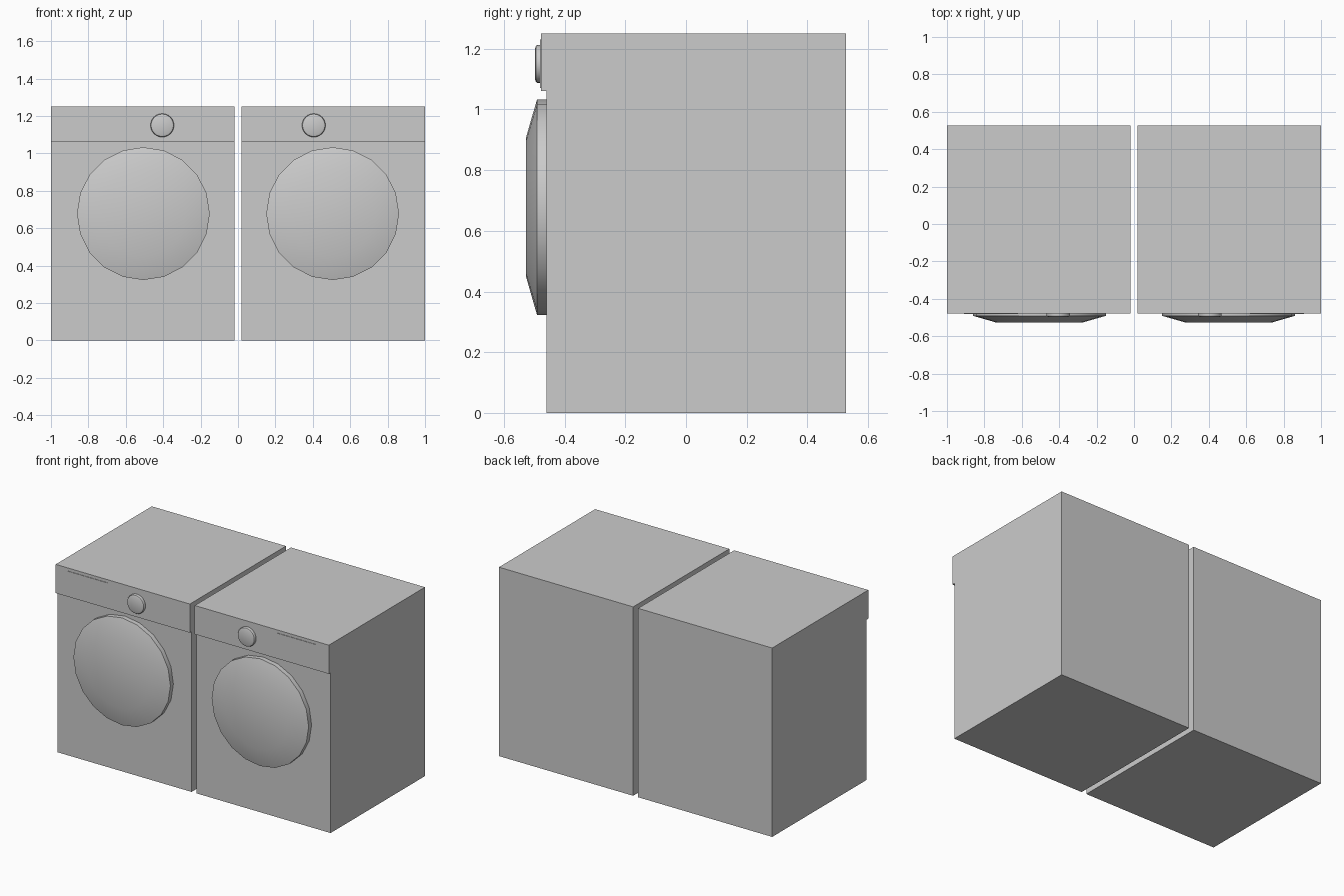
import bpy, bmesh, math

if "Cube" in bpy.data.objects:
    bpy.data.objects.remove(bpy.data.objects["Cube"])


def finish(name, bm, smooth=False):
    bmesh.ops.recalc_face_normals(bm, faces=bm.faces)
    mesh = bpy.data.meshes.new(name)
    bm.to_mesh(mesh)
    bm.free()
    obj = bpy.data.objects.new(name, mesh)
    bpy.context.collection.objects.link(obj)
    if smooth:
        bpy.ops.object.select_all(action='DESELECT')
        obj.select_set(True)
        bpy.context.view_layer.objects.active = obj
        bpy.ops.object.shade_smooth_by_angle(angle=math.radians(30))
    return obj


def prism(name, profile, x0, x1):
    """Extrude a (y, z) side profile from x0 to x1."""
    bm = bmesh.new()
    face = bm.faces.new([bm.verts.new((x0, y, z)) for y, z in profile])
    ext = bmesh.ops.extrude_face_region(bm, geom=[face])['geom']
    verts = [v for v in ext if isinstance(v, bmesh.types.BMVert)]
    bmesh.ops.translate(bm, verts=verts, vec=(x1 - x0, 0, 0))
    return finish(name, bm)


def disc(name, cx, cz, rings, sides):
    """Stack of (radius, y) rings facing the front, capped at both ends."""
    bm = bmesh.new()
    loops = []
    for r, y in rings:
        angles = [2 * math.pi * i / sides for i in range(sides)]
        loops.append([bm.verts.new((cx + r * math.cos(a), y, cz + r * math.sin(a)))
                      for a in angles])
    for a, b in zip(loops, loops[1:]):
        for i in range(sides):
            j = (i + 1) % sides
            bm.faces.new((a[i], a[j], b[j], b[i]))
    bm.faces.new(loops[0])
    bm.faces.new(loops[-1])
    return finish(name, bm, smooth=True)


# Cabinet side profile: the control panel overhangs the front slightly
BODY = [(0.527, 0), (0.527, 1.25), (-0.478, 1.25),
        (-0.478, 1.06), (-0.46, 1.06), (-0.46, 0)]
# Thin plate on the control panel
PLATE = [(-0.47, 1.07), (-0.47, 1.23), (-0.481, 1.23), (-0.481, 1.07)]

for s, side, plate in ((-1, "left", "detergent_drawer"), (1, "right", "display_panel")):
    prism(side + "_cabinet", BODY, s * 0.018, s * 1.0)
    prism(side + "_" + plate, PLATE, s * 0.62, s * 0.91)
    # Round door with a sloping rim and flat centre
    disc(side + "_door", s * 0.506, 0.678,
         [(0.355, -0.45), (0.355, -0.491), (0.23, -0.527)], 20)
    # Control knob with a bevelled edge
    disc(side + "_knob", s * 0.405, 1.15,
         [(0.063, -0.47), (0.063, -0.489), (0.06, -0.494), (0.05, -0.498)], 24)
